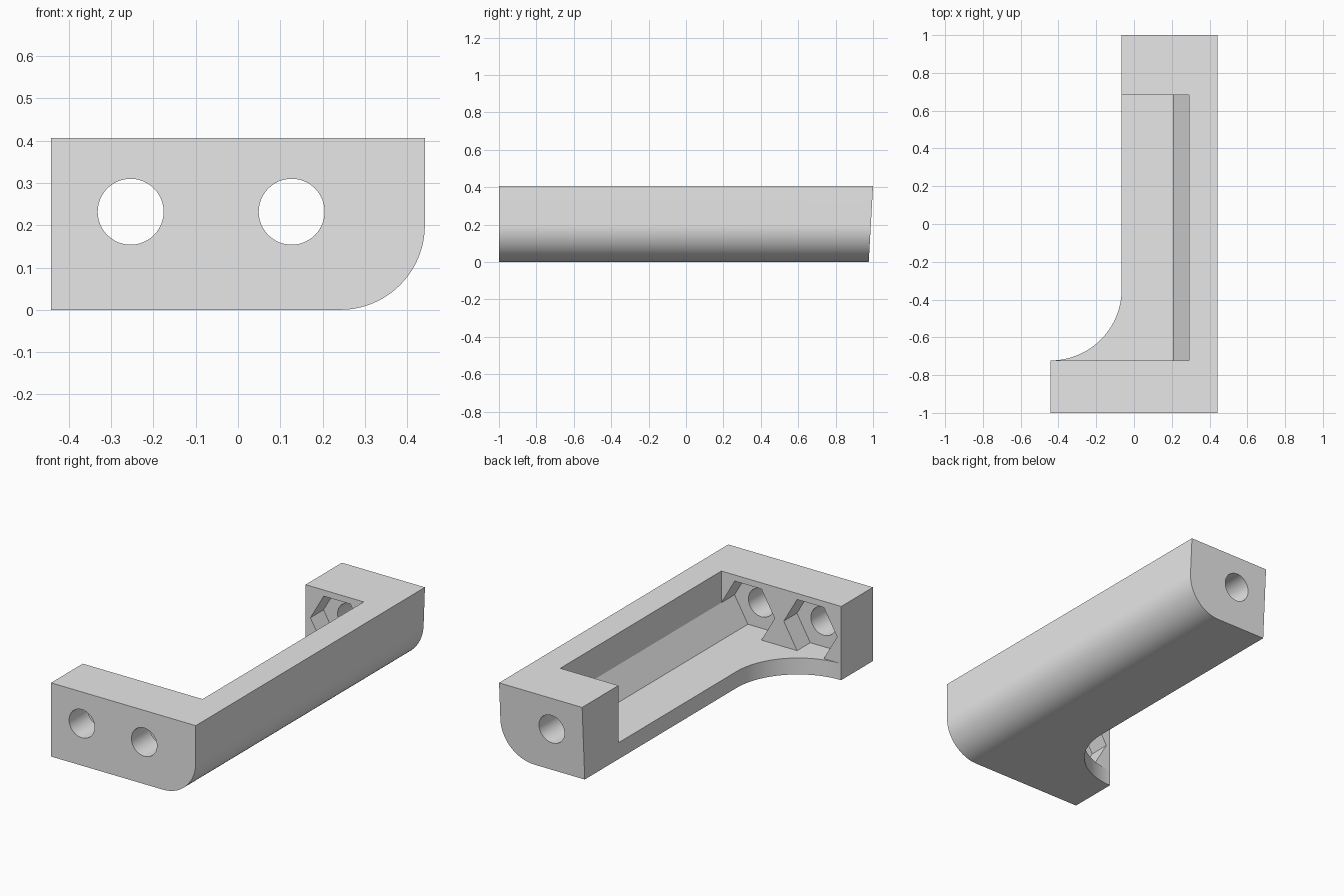
import bpy, bmesh, math
from mathutils import Vector

if "Cube" in bpy.data.objects:
    bpy.data.objects.remove(bpy.data.objects["Cube"])

HOLE_Z, HOLE_R = 0.232, 0.078
NUT_R = 0.163
FLOOR = HOLE_Z - NUT_R * math.sin(math.pi / 3)
FRONT_WALL, BACK_WALL, NUT_DEPTH = -0.723, 0.683, 0.115
HOLE_X = (-0.254, 0.127)

grey = bpy.data.materials.new("light_grey")
grey.diffuse_color = (0.8, 0.8, 0.8, 1)
grey.use_nodes = True
grey.node_tree.nodes["Principled BSDF"].inputs["Base Color"].default_value = grey.diffuse_color


def arc(cx, cy, r, a0, a1, n):
    return [(cx + r * math.cos(math.radians(a0 + (a1 - a0) * i / n)),
             cy + r * math.sin(math.radians(a0 + (a1 - a0) * i / n))) for i in range(n + 1)]


def prism(name, points, start, end, axis='Y'):
    """Extrude a closed profile along y (points are x, z) or z (points are x, y)."""
    bm = bmesh.new()
    def at(p, h):
        return (p[0], h, p[1]) if axis == 'Y' else (p[0], p[1], h)
    a = [bm.verts.new(at(p, start)) for p in points]
    b = [bm.verts.new(at(p, end)) for p in points]
    n = len(points)
    bm.faces.new(a)
    bm.faces.new(b[::-1])
    for i in range(n):
        bm.faces.new((a[i], b[i], b[(i + 1) % n], a[(i + 1) % n]))
    bmesh.ops.recalc_face_normals(bm, faces=bm.faces)
    mesh = bpy.data.meshes.new(name)
    bm.to_mesh(mesh)
    bm.free()
    mesh.materials.append(grey)
    ob = bpy.data.objects.new(name, mesh)
    bpy.context.collection.objects.link(ob)
    return ob


def cut(body, cutter):
    cutter.hide_render = True
    bpy.context.view_layer.objects.active = body
    mod = body.modifiers.new("cut", 'BOOLEAN')
    mod.operation, mod.solver, mod.object = 'DIFFERENCE', 'EXACT', cutter
    bpy.ops.object.modifier_apply(modifier=mod.name)
    bpy.data.objects.remove(cutter)


# Bar with one rounded lower edge
R = 0.2
profile = [(-0.442, 0.407), (-0.442, 0)] + arc(0.442 - R, R, R, -90, 0, 32) + [(0.442, 0.407)]
body = prism("bracket", profile, -1, 1)

# Slightly drafted back end
for v in body.data.vertices:
    if v.co.y > 0:
        v.co.y = 0.977 + 0.023 * v.co.z / 0.407

# Side removed, leaving a wide foot joined by a concave sweep
sweep = [(-0.7, 1.3), (-0.7, -0.7225)] + arc(-0.442, -0.346, 0.3765, -90, 0, 40) + [(-0.0655, 1.3)]
cut(body, prism("sweep_cutter", sweep, -0.3, 0.8, 'Z'))

# Long open pocket with a sloped lower wall
corner = HOLE_X[1] + NUT_R
pocket = [(-1, FLOOR), (HOLE_X[1] + NUT_R / 2, FLOOR), (corner, HOLE_Z), (corner, 0.8), (-1, 0.8)]
cut(body, prism("pocket_cutter", pocket, FRONT_WALL, BACK_WALL))

# Hexagonal nut recesses and round bolt holes
seats = [(x, FRONT_WALL - NUT_DEPTH, FRONT_WALL + 0.03, -1.2, -0.6) for x in HOLE_X]
seats.append((HOLE_X[1], BACK_WALL - 0.03, BACK_WALL + NUT_DEPTH, 0.6, 1.2))
for x, n0, n1, h0, h1 in seats:
    cut(body, prism("nut_cutter", arc(x, HOLE_Z, NUT_R, 0, 300, 5), n0, n1))
    cut(body, prism("hole_cutter", arc(x, HOLE_Z, HOLE_R, 0, 352.5, 47), h0, h1))

# Smooth curved faces, crisp edges
bpy.ops.object.select_all(action='DESELECT')
body.select_set(True)
bpy.context.view_layer.objects.active = body
bpy.ops.object.shade_smooth_by_angle(angle=math.radians(25))
